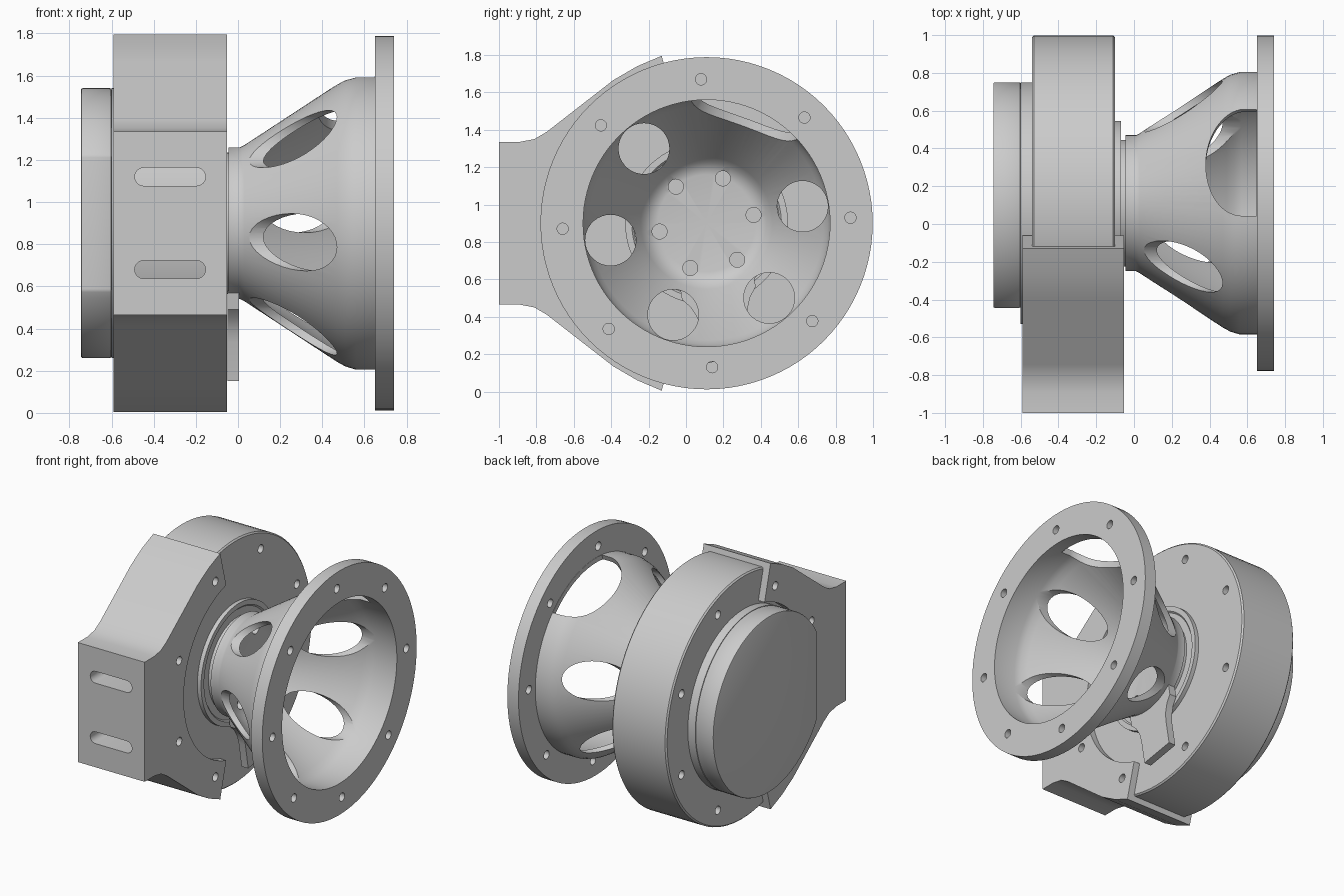
import bpy, bmesh, math
from mathutils import Matrix, Vector

CY, CZ = 0.11, 0.9            # main axis runs along x through this point
SEG = 96
AXIS = Vector((0, CY, CZ))
X, Y, Z = Vector((1, 0, 0)), Vector((0, 1, 0)), Vector((0, 0, 1))

cube = bpy.data.objects.get("Cube")
if cube:
    bpy.data.objects.remove(cube, do_unlink=True)

metal = bpy.data.materials.new("plain_grey_metal")
metal.use_nodes = True
grey = (0.6, 0.6, 0.6, 1)
metal.diffuse_color = grey
metal.node_tree.nodes["Principled BSDF"].inputs["Base Color"].default_value = grey


def polar(r, deg):
    a = math.radians(deg)
    return (r * math.cos(a), r * math.sin(a))


def frame(u, v, w, origin=AXIS):
    m = Matrix((u, v, w)).transposed().to_4x4()
    m.translation = origin
    return m


AXIAL = frame(Y, Z, X)


def prism(bm, pts, lo, hi, m=AXIAL):
    """Extrude a 2D outline between two heights in the given frame."""
    low = [bm.verts.new(m @ Vector((u, v, lo))) for u, v in pts]
    top = [bm.verts.new(m @ Vector((u, v, hi))) for u, v in pts]
    faces = [bm.faces.new(low), bm.faces.new(top)]
    n = len(pts)
    for i in range(n):
        j = (i + 1) % n
        faces.append(bm.faces.new((low[i], low[j], top[j], top[i])))
    bmesh.ops.recalc_face_normals(bm, faces=faces)


def circle(r, centre=(0, 0), n=SEG):
    return [(centre[0] + p[0], centre[1] + p[1])
            for p in (polar(r, 360 * i / n) for i in range(n))]


def lathe(bm, profile):
    """Spin an (x, radius) profile, closed on the axis, into a solid."""
    rings = []
    for x, r in profile:
        pts = circle(r) if r else [(0, 0)]
        rings.append([bm.verts.new(AXIAL @ Vector((u, v, x))) for u, v in pts])
    for a, b in zip(rings, rings[1:]):
        for i in range(SEG):
            j = (i + 1) % SEG
            if len(a) == 1:
                bm.faces.new((a[0], b[j], b[i]))
            elif len(b) == 1:
                bm.faces.new((a[i], a[j], b[0]))
            else:
                bm.faces.new((a[i], a[j], b[j], b[i]))
    if bm.calc_volume(signed=True) < 0:
        bmesh.ops.reverse_faces(bm, faces=bm.faces)


def make(name, bm):
    mesh = bpy.data.meshes.new(name)
    bm.to_mesh(mesh)
    bm.free()
    mesh.materials.append(metal)
    ob = bpy.data.objects.new(name, mesh)
    bpy.context.scene.collection.objects.link(ob)
    return ob


def finish(ob, cuts=(), bevel=0):
    """Cut openings one group at a time, soften edges, set the shading."""
    bpy.ops.object.select_all(action='DESELECT')
    bpy.context.view_layer.objects.active = ob
    ob.select_set(True)
    for cut_bm in cuts:
        cutter = make(ob.name + "_cutter", cut_bm)
        cutter.hide_render = True
        mod = ob.modifiers.new("openings", 'BOOLEAN')
        mod.operation, mod.solver, mod.object = 'DIFFERENCE', 'EXACT', cutter
        bpy.ops.object.modifier_apply(modifier=mod.name)
        bpy.data.objects.remove(cutter, do_unlink=True)
    if bevel:
        mod = ob.modifiers.new("soft_edges", 'BEVEL')
        mod.width, mod.segments, mod.limit_method = bevel, 2, 'ANGLE'
        bpy.ops.object.modifier_apply(modifier=mod.name)
    bpy.ops.object.shade_smooth_by_angle(angle=math.radians(30))


def holes(r, ring, angles, lo, hi):
    """Cutter made of round pins parallel to the main axis."""
    bm = bmesh.new()
    for a in angles:
        prism(bm, circle(r, polar(ring, a), 36), lo, hi)
    return bm


eighths = [22.5 + 45 * i for i in range(8)]

# Round drum housing with stepped hub rings on the front
bm = bmesh.new()
lathe(bm, [(-0.60, 0), (-0.60, 0.64), (-0.54, 0.64), (-0.54, 0.878),
           (-0.53, 0.888), (-0.11, 0.888), (-0.10, 0.878), (-0.10, 0.435),
           (-0.07, 0.435), (-0.07, 0.40), (-0.08, 0.39), (-0.08, 0.335),
           (-0.04, 0.335), (-0.04, 0)])
finish(make("drum_housing", bm), [holes(0.03, 0.77, eighths, -0.7, 0)])

# Mounting bracket wrapping the drum, with an arc cut-out and two slots
upper = [(-1, 0.435), (-0.89, 0.435), (-0.81, 0.45), (-0.743, 0.49),
         (-0.389, 0.765), (-0.26, 0.84), (-0.13, 0.895)]
upper = [(y - CY, z) for y, z in upper]
inner = [polar(0.66, 105 + 150 * i / 40) for i in range(41)]
lower = [(y, -z) for y, z in reversed(upper)]
bm = bmesh.new()
prism(bm, upper + inner + lower, -0.59, -0.052)
bracket = make("mounting_bracket", bm)
slots = bmesh.new()
for z in (-0.22, 0.22):
    slot = []
    for cx, start in ((-0.197, -90), (-0.447, 90)):
        for i in range(13):
            u, v = polar(0.043, start + 15 * i)
            slot.append((cx + u, z + v))
    prism(slots, slot, 0.8, 1.2, frame(X, Z, -Y))
finish(bracket, [holes(0.03, 0.77, eighths, -0.7, 0.05), slots])

# Rear cover disc with one flat side
bm = bmesh.new()
prism(bm, [p for p in circle(0.64) if p[0] > -0.56], -0.745, -0.60)
finish(make("rear_cover", bm), bevel=0.008)

# Flared cone with its wide mounting flange
bm = bmesh.new()
lathe(bm, [(-0.045, 0), (-0.045, 0.36), (0.01, 0.36), (0.03, 0.37),
           (0.47, 0.658), (0.51, 0.68), (0.56, 0.695), (0.65, 0.695),
           (0.65, 0.888), (0.74, 0.888), (0.74, 0.66), (0.57, 0.66),
           (0.53, 0.648), (0.49, 0.627), (0.07, 0.352), (0.035, 0.325),
           (0.012, 0.29), (0.005, 0.26), (0.005, 0)])
cone = make("flared_cone", bm)
# Large arched window reaching the flange
out = Vector((0, *polar(1, 70)))
outline = [(0.648, 0.3)] + [(0.58 + 0.2 * u, 0.3 * v) for u, v in
                            (polar(1, 90 + 180 * i / 32) for i in range(33))]
outline.append((0.648, -0.3))
arch = bmesh.new()
prism(arch, outline, 0.45, 0.85, frame(X, out.cross(X), out))
finish(cone, [holes(0.03, 0.77, [2.2 + 45 * i for i in range(8)], 0.6, 0.8),
              holes(0.04, 0.255, [10 + 60 * i for i in range(6)], -0.1, 0.1),
              holes(0.136, 0.521, [10, 130, 190, 250, 310], -0.02, 0.57),
              arch])

# Flat tab hanging from the cone base, flared where it meets the hub
side = [(0.30, 0.2), (0.38, 0.2), (0.43, 0.16), (0.49, 0.136),
        (0.55, 0.128), (0.737, 0.128)]
outline = side + [(r, -t) for r, t in reversed(side)]
down = Vector((0, *polar(1, 280)))
bm = bmesh.new()
prism(bm, outline, -0.05, 0.004, frame(down, X.cross(down), X))
finish(make("hub_tab", bm))
